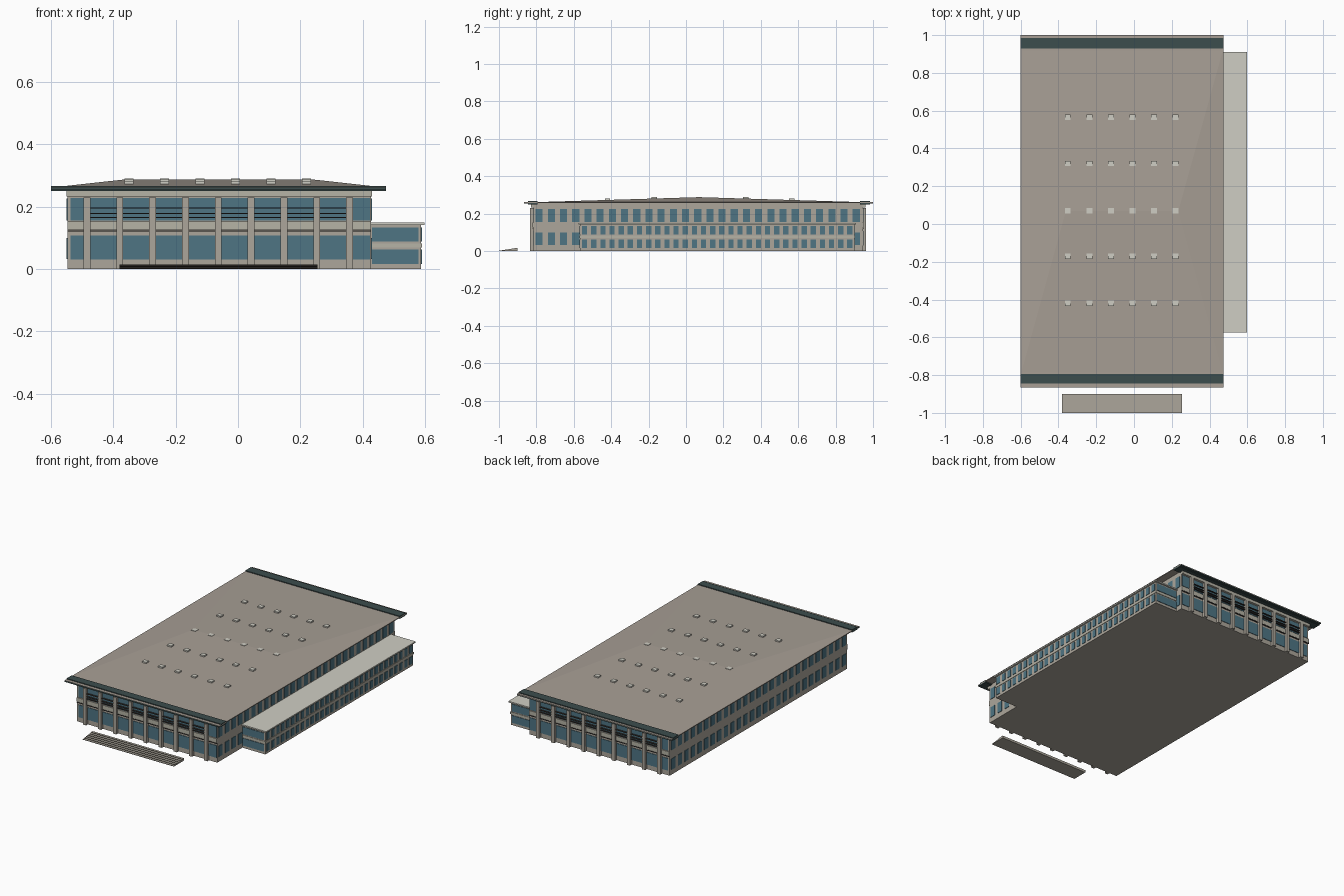
import bpy, bmesh

if "Cube" in bpy.data.objects:
    bpy.data.objects.remove(bpy.data.objects["Cube"])

def mat(name, r, g, b):
    m = bpy.data.materials.new(name)
    lin = [((c / 255 + 0.055) / 1.055) ** 2.4 for c in (r, g, b)]
    m.diffuse_color = (*lin, 1)
    m.use_nodes = True
    m.node_tree.nodes["Principled BSDF"].inputs["Base Color"].default_value = m.diffuse_color
    return m

WALL = mat("tan wall", 172, 166, 155)
ROOF = mat("roof tan", 168, 159, 149)
TRIM = mat("pale trim", 182, 179, 166)
PALE = mat("pale roof", 207, 206, 196)
GLASS = mat("blue glass", 78, 117, 132)
DARK = mat("dark green fascia", 60, 77, 77)
BROWN = mat("dark brown", 60, 54, 51)

def boxes(name, items, m):
    """One object from boxes given as (x0, x1, y0, y1, z0, z1)."""
    bm = bmesh.new()
    for x0, x1, y0, y1, z0, z1 in items:
        ret = bmesh.ops.create_cube(bm, size=1)
        for v in ret["verts"]:
            v.co = ((x0 + x1) / 2 + v.co.x * (x1 - x0),
                    (y0 + y1) / 2 + v.co.y * (y1 - y0),
                    (z0 + z1) / 2 + v.co.z * (z1 - z0))
    return finish(name, bm, m)

def finish(name, bm, *mats):
    me = bpy.data.meshes.new(name)
    bmesh.ops.recalc_face_normals(bm, faces=bm.faces)
    bm.to_mesh(me)
    bm.free()
    for m in mats:
        me.materials.append(m)
    ob = bpy.data.objects.new(name, me)
    bpy.context.collection.objects.link(ob)
    return ob

X0, X1 = -0.548, 0.427        # main hall walls
Y0, Y1 = -0.815, 0.945
MID = (Y0 + Y1) / 2

# main hall
boxes("main_hall", [(X0, X1, Y0, Y1, 0, 0.256)], WALL)

# end facades, built for the front and mirrored to the back
PITCH = 0.1054
pier_x = [-0.485 + PITCH * i for i in range(9)]
edges = [X0 - 0.0] + pier_x + [X1]

def both(items):
    return items + [(a, b, 2 * MID - d, 2 * MID - c, e, f) for a, b, c, d, e, f in items]

boxes("facade_piers", both([(x - 0.011, x + 0.011, Y0 - 0.018, Y0, 0, 0.23) for x in pier_x]), WALL)
boxes("facade_cornice", both([(X0 - 0.003, X1 + 0.003, Y0 - 0.015, Y0, 0.232, 0.25)]), TRIM)
boxes("facade_mid_band", both([(X0, X1, Y0 - 0.006, Y0, 0.125, 0.152)]), TRIM)
boxes("facade_band_line", both([(X0, X1, Y0 - 0.007, Y0, 0.120, 0.1235)]), BROWN)
panes, louvres = [], []
for a, b in zip(edges, edges[1:]):
    l = a + 0.011
    r = b - (0.011 if b != X1 else 0.003)
    panes += [(l, r, Y0 - 0.003, Y0, 0.03, 0.107), (l, r, Y0 - 0.003, Y0, 0.156, 0.228)]
    if a != X0 and b != X1:
        louvres += [(l, r, Y0 - 0.013, Y0, z, z + 0.0035) for z in (0.163, 0.176, 0.194)]
boxes("facade_glass", both(panes), GLASS)
boxes("facade_louvres", both(louvres), BROWN)

# long side windows, two rows on both sides
side = []
for i in range(27):
    y = -0.785 + 0.0652 * i
    for z0, z1 in ((0.032, 0.1), (0.155, 0.226)):
        side += [(X0 - 0.003, X0, y - 0.019, y + 0.019, z0, z1)]
        side += [(X1, X1 + 0.003, y - 0.019, y + 0.019, z0, z1)]
boxes("side_windows", side, GLASS)

# hipped roof with its thin overhanging slab
RX0, RX1 = -0.6, 0.475
boxes("roof_slab", [(RX0, RX1, -0.865, 1.0, 0.257, 0.262)], ROOF)
bm = bmesh.new()
c = [bm.verts.new(p) for p in ((RX0, -0.8, 0.2615), (RX1, -0.8, 0.2615),
                               (RX1, 0.935, 0.2615), (RX0, 0.935, 0.2615))]
p, q = bm.verts.new((-0.36, 0.07, 0.288)), bm.verts.new((0.235, 0.07, 0.288))
for f in ((c[0], c[1], q, p), (c[2], c[3], p, q), (c[1], c[2], q), (c[3], c[0], p), c[::-1]):
    bm.faces.new(f)
finish("hipped_roof", bm, ROOF)

# dark fascia at both ends: upright strip on the roof and a soffit below
boxes("end_fascia", [(RX0, RX1, a, b, 0.25, 0.267) for a, b in ((-0.845, -0.795), (0.93, 0.985))], DARK)
boxes("end_soffit", [(RX0, RX1, a, b, 0.253, 0.2605) for a, b in ((-0.8655, -0.84), (0.98, 1.0))], DARK)

# skylights follow the roof slope
sky = []
for y in (0.565, 0.32, 0.07, -0.17, -0.42):
    run = 0.865
    for i in range(6):
        x = -0.35 + 0.114 * i
        z = 0.2615 + 0.0265 * (1 - abs(y - 0.07) / run)
        sky.append((x - 0.015, x + 0.015, y - 0.014, y + 0.014, z - 0.006, z + 0.006 * (y != 0.07) + 0.002))
boxes("skylights", sky, PALE)

# side annex
AX, AY0, AY1 = 0.587, -0.567, 0.9
boxes("annex", [(X1 - 0.01, AX, AY0, AY1, 0, 0.142)], WALL)
boxes("annex_roof", [(X1, 0.598, -0.575, 0.91, 0.141, 0.149)], PALE)
boxes("annex_bands", [(X1, AX + 0.003, AY0 - 0.003, AY1 + 0.003, 0.069, 0.082)], TRIM)
ann = []
rows = ((0.016, 0.062), (0.088, 0.133))
for z0, z1 in rows:
    for i in range(30):
        y = -0.542 + 0.0489 * i
        ann.append((AX, AX + 0.003, y - 0.014, y + 0.014, z0, z1))
    ann.append((X1 + 0.003, AX - 0.008, AY0 - 0.003, AY0, z0, z1))
    ann.append((X1 + 0.003, AX - 0.008, AY1, AY1 + 0.003, z0, z1))
boxes("annex_windows", ann, GLASS)

# detached entrance steps with dark risers
bm = bmesh.new()
N = 6
prof = [(-0.9, 0.0), (-1.0, 0.0)]
for i in range(N):
    y, z = -1.0 + 0.1 * i / N, 0.015 * (i + 1) / N
    prof += [(y, z), (y + 0.1 / N, z)]
left = [bm.verts.new((-0.38, y, z)) for y, z in prof]
right = [bm.verts.new((0.255, y, z)) for y, z in prof]
n = len(prof)
for i in range(n):
    j = (i + 1) % n
    bm.faces.new((left[i], left[j], right[j], right[i]))
bm.faces.new(left)
bm.faces.new(right[::-1])
bmesh.ops.recalc_face_normals(bm, faces=bm.faces)
for f in bm.faces:
    f.material_index = 1 if f.normal.y < -0.9 else 0
finish("entrance_steps", bm, WALL, BROWN)
